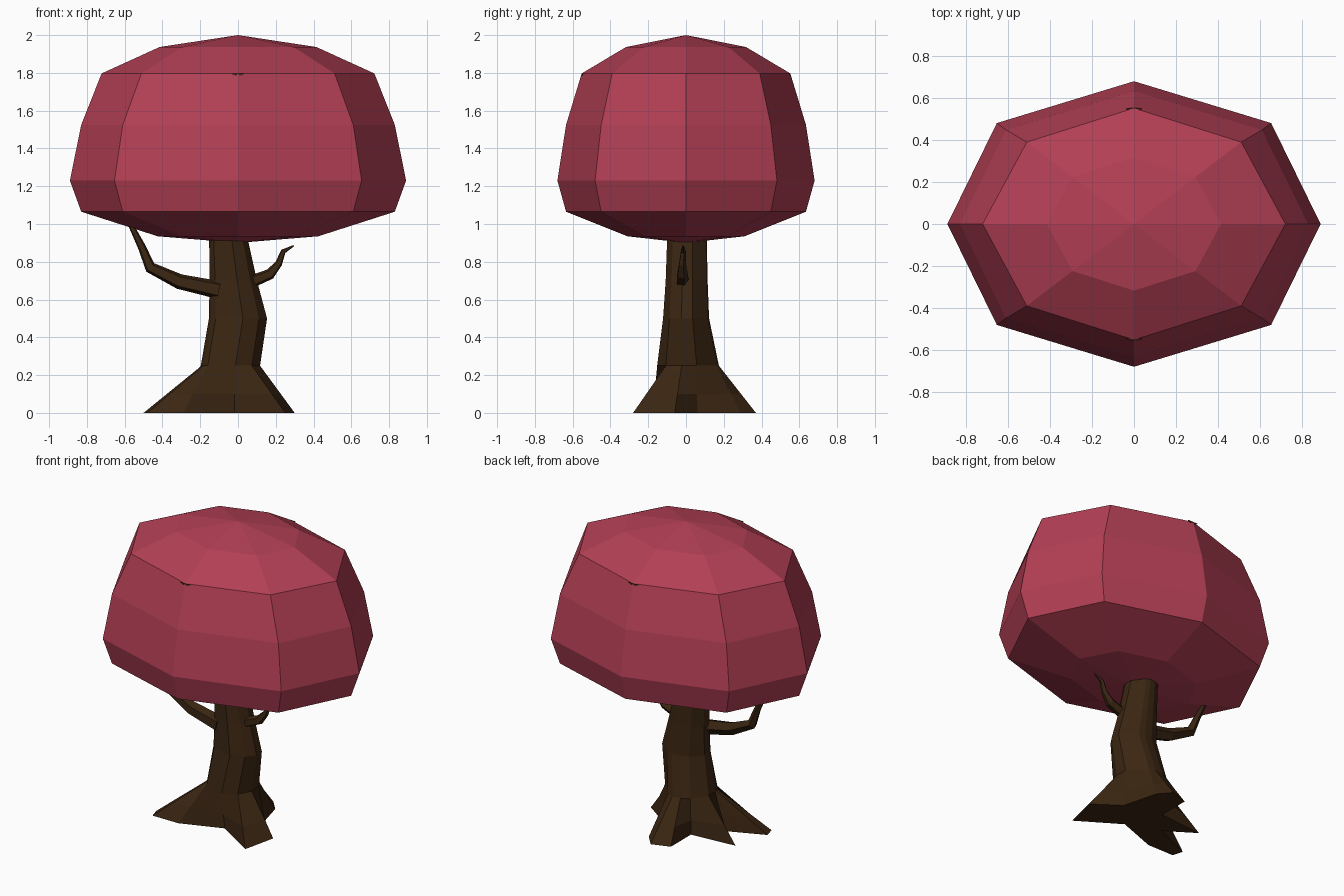
import bpy, bmesh, math
from mathutils import Vector

if "Cube" in bpy.data.objects:
    bpy.data.objects.remove(bpy.data.objects["Cube"])


def material(name, rgb):
    m = bpy.data.materials.new(name)
    m.diffuse_color = (*rgb, 1)
    m.use_nodes = True
    m.node_tree.nodes["Principled BSDF"].inputs["Base Color"].default_value = m.diffuse_color
    return m


LEAF = material("rose leaves", (0.45, 0.05, 0.09))
BARK = material("dark bark", (0.043, 0.019, 0.006))


def loft(name, rings, mat):
    """Skin closed rings of equal length and cap both ends."""
    bm = bmesh.new()
    rows = [[bm.verts.new(p) for p in ring] for ring in rings]
    n = len(rows[0])
    for a, b in zip(rows, rows[1:]):
        for i in range(n):
            j = (i + 1) % n
            bm.faces.new((a[i], a[j], b[j], b[i]))
    bm.faces.new(rows[0][::-1])
    bm.faces.new(rows[-1])
    bmesh.ops.remove_doubles(bm, verts=bm.verts[:], dist=0.0005)
    bmesh.ops.recalc_face_normals(bm, faces=bm.faces[:])
    me = bpy.data.meshes.new(name)
    bm.to_mesh(me)
    bm.free()
    me.materials.append(mat)
    ob = bpy.data.objects.new(name, me)
    bpy.context.collection.objects.link(ob)
    return ob


# Canopy: eight-sided oval dome, (height, x radius, diagonal x factor)
profile = [(0.9, 0.0002, 0.72), (0.935, 0.425, 0.72), (1.065, 0.83, 0.735),
           (1.23, 0.89, 0.735), (1.525, 0.83, 0.735), (1.797, 0.722, 0.708),
           (1.937, 0.415, 0.707), (2.0, 0.0002, 0.707)]
rings = []
for z, r, d in profile:
    ry = r * (0.765 if z > 1 else 0.73)
    e = 0.707 * ry
    rings.append([(r, 0, z), (r * d, e, z), (0, ry, z), (-r * d, e, z),
                  (-r, 0, z), (-r * d, -e, z), (0, -ry, z), (r * d, -e, z)])
loft("canopy", rings, LEAF)

# Trunk: star-shaped root outline flowing into an irregular leaning column
foot = [(0.30, -0.06), (0.13, 0.06), (0.07, 0.29), (0.0, 0.37), (-0.12, 0.33),
        (-0.12, 0.12), (-0.43, 0.095), (-0.24, -0.03), (-0.5, -0.14),
        (-0.48, -0.21), (-0.29, -0.21), (-0.02, -0.11), (0.25, -0.28)]
angles = [math.atan2(y - 0.01, x + 0.04) for x, y in foot]


def column(z, cx, cy, rx, ry):
    return [(cx + rx * math.cos(a), cy + ry * math.sin(a), z) for a in angles]


flare = column(0.25, -0.04, 0.01, 0.16, 0.165)
shoulder = [(x + (fx - x) * 0.6, y + (fy - y) * 0.6, 0.1)
            for (x, y, _), (fx, fy) in zip(flare, foot)]
loft("trunk", [[(x, y, 0) for x, y in foot], shoulder, flare,
               column(0.5, 0, 0, 0.157, 0.123),
               column(0.7, -0.025, 0.003, 0.128, 0.112),
               column(0.96, -0.055, 0.005, 0.1, 0.105)], BARK)


# Branches: tapering five-sided tubes following a bent path
def branch(name, path):
    pts = [Vector((x, y, z)) for x, y, z, _ in path]
    rings = []
    for i, p in enumerate(pts):
        t = (pts[min(i + 1, len(pts) - 1)] - pts[max(i - 1, 0)]).normalized()
        side = Vector((0, 1, 0))
        up = t.cross(side).normalized()
        r = path[i][3]
        rings.append([p + r * (side * math.cos(k * math.tau / 5)
                               + up * math.sin(k * math.tau / 5))
                      for k in range(5)])
    loft(name, rings, BARK)


branch("left_branch", [(-0.1, -0.05, 0.65, 0.05), (-0.31, -0.04, 0.695, 0.042),
                       (-0.465, -0.03, 0.77, 0.032), (-0.51, -0.02, 0.88, 0.022),
                       (-0.565, -0.02, 0.99, 0.015)])
branch("right_branch", [(0.06, -0.02, 0.69, 0.035), (0.17, -0.02, 0.735, 0.03),
                        (0.215, -0.02, 0.79, 0.02), (0.24, -0.015, 0.855, 0.014),
                        (0.295, -0.015, 0.885, 0.004)])

# Small dark chips on the front and back canopy rim
for side, label in ((-1, "front"), (1, "back")):
    loft(label + "_rim_chip",
         [[(-w, side * 0.545, z), (w, side * 0.545, z),
           (w, side * 0.553, z), (-w, side * 0.553, z)]
          for z, w in ((1.785, 0.015), (1.797, 0.035))], BARK)
